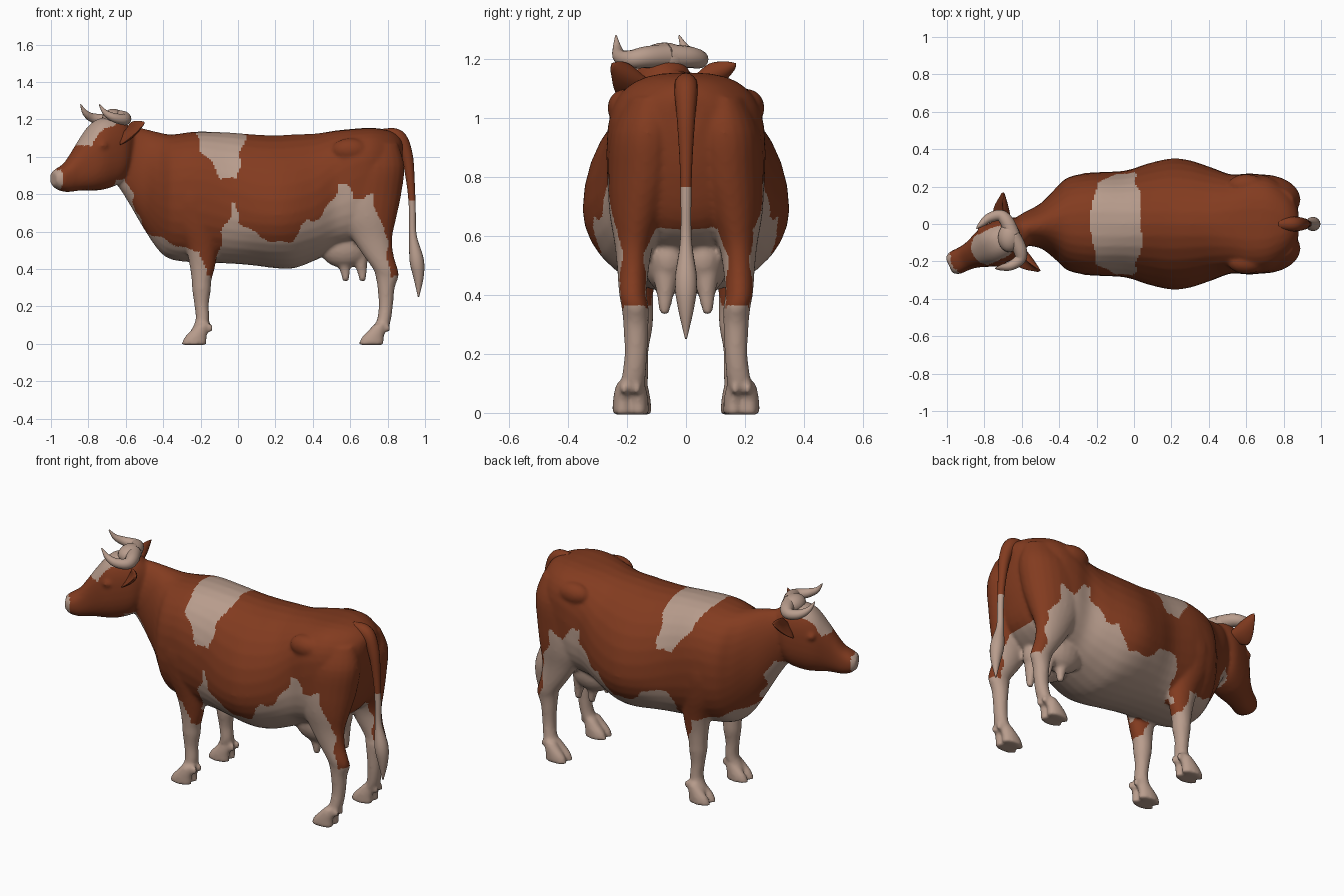
import bpy, bmesh, math
from mathutils import Vector, Matrix

old = bpy.data.objects.get("Cube")
if old:
    bpy.data.objects.remove(old, do_unlink=True)


def material(name, rgb):
    mat = bpy.data.materials.new(name)
    mat.use_nodes = True
    color = (*rgb, 1.0)
    mat.diffuse_color = color
    node = next(n for n in mat.node_tree.nodes if n.type == 'BSDF_PRINCIPLED')
    node.inputs["Base Color"].default_value = color
    node.inputs["Roughness"].default_value = 0.8
    return mat


BROWN = material("red_brown_coat", (0.225, 0.044, 0.014))
CREAM = material("cream_coat", (0.48, 0.335, 0.265))

# Head frame: turned a little to one side
HEAD = Vector((-0.64, -0.06, 0))
YAW = math.radians(25)
FORWARD = Vector((-math.cos(YAW), -math.sin(YAW), 0))
LATERAL = Vector((-math.sin(YAW), math.cos(YAW), 0))


def head_point(u, v, w):
    return HEAD + FORWARD * u + LATERAL * v + Vector((0, 0, w))


def spline(rows, steps=4):
    """Catmull-Rom resampling of rows of numbers."""
    out = []
    for i in range(len(rows) - 1):
        a, b, c, d = (rows[max(i - 1, 0)], rows[i], rows[i + 1],
                      rows[min(i + 2, len(rows) - 1)])
        for k in range(steps):
            t = k / steps
            out.append([q + 0.5 * t * (r - p + t * (2 * p - 5 * q + 4 * r - s
                        + t * (3 * (q - r) + s - p)))
                        for p, q, r, s in zip(a, b, c, d)])
    return out + [list(rows[-1])]


def oval(half, up, down, power=2.0, count=32):
    """Rounded section with separate upper and lower heights."""
    pts = []
    for i in range(count):
        c = math.cos(math.tau * i / count)
        s = math.sin(math.tau * i / count)
        a = math.copysign(abs(c) ** (2 / power), c) * half
        b = math.copysign(abs(s) ** (2 / power), s) * (up if s > 0 else down)
        pts.append((a, b))
    return pts


def skin(bm, loops):
    rings = [[bm.verts.new(p) for p in loop] for loop in loops]
    n = len(rings[0])
    for r, q in zip(rings, rings[1:]):
        for i in range(n):
            bm.faces.new((r[i], r[(i + 1) % n], q[(i + 1) % n], q[i]))
    bm.faces.new(rings[0][::-1])
    bm.faces.new(rings[-1])


def tube(bm, rows, ref):
    """Round tube through rows of (point x, y, z, radius)."""
    rows = spline(rows, 6)
    pts = [Vector(r[:3]) for r in rows]
    loops = []
    for i, row in enumerate(rows):
        tangent = pts[min(i + 1, len(pts) - 1)] - pts[max(i - 1, 0)]
        side = tangent.cross(ref).normalized()
        other = tangent.cross(side).normalized()
        loops.append([pts[i] + side * a + other * b
                      for a, b in oval(row[3], row[3], row[3], count=16)])
    skin(bm, loops)


def ball(bm, center, size):
    mat = Matrix.Translation(center) @ Matrix.Diagonal((*size, 1))
    bmesh.ops.create_uvsphere(bm, u_segments=20, v_segments=12, radius=1, matrix=mat)


def pillar(bm, rows, side):
    """Limb made of level ovals (x, y, z, half length, half width)."""
    skin(bm, [[(x + a, side * y + b, z) for a, b in oval(rx, ry, ry, count=24)]
              for x, y, z, rx, ry in spline(rows)])


def finish(bm, name, mats):
    bmesh.ops.recalc_face_normals(bm, faces=bm.faces)
    mesh = bpy.data.meshes.new(name)
    bm.to_mesh(mesh)
    bm.free()
    obj = bpy.data.objects.new(name, mesh)
    bpy.context.collection.objects.link(obj)
    for m in mats:
        mesh.materials.append(m)
    mesh.shade_smooth()
    return obj


# Trunk and neck: x, y offset, top, bottom, half width, widest height, power
TRUNK = [
    (-.68, -.06, 1.15, .90, .06, 1.02, 2), (-.6, -.03, 1.165, .78, .085, .98, 2),
    (-.5, -.01, 1.15, .61, .12, .88, 2), (-.42, 0, 1.13, .495, .19, .8, 2),
    (-.35, 0, 1.12, .45, .25, .8, 2.2), (-.22, 0, 1.135, .435, .275, .8, 2.3),
    (-.05, 0, 1.13, .43, .285, .74, 2.2), (.08, 0, 1.12, .42, .325, .7, 2),
    (.2, 0, 1.115, .405, .35, .69, 1.95), (.3, 0, 1.12, .405, .34, .7, 1.95),
    (.42, 0, 1.125, .45, .3, .74, 2.1), (.52, 0, 1.14, .5, .265, .82, 2.5),
    (.62, 0, 1.15, .53, .27, .88, 2.8), (.72, 0, 1.155, .57, .255, .92, 2.7),
    (.81, 0, 1.14, .65, .2, .95, 2.3), (.86, 0, 1.11, .8, .13, 1, 2),
    (.88, 0, 1.08, .93, .06, 1.02, 2)]
bm = bmesh.new()
skin(bm, [[(x, y + a, zw + b) for a, b in oval(hw, top - zw, zw - low, n)]
          for x, y, top, low, hw, zw, n in spline(TRUNK)])

# Head: forward distance, top, bottom, half width
SKULL = [
    (-.06, 1.16, .95, .07), (0, 1.205, .86, .105), (.09, 1.21, .825, .115),
    (.155, 1.175, .82, .11), (.22, 1.095, .82, .085), (.265, 1.03, .815, .07),
    (.31, .97, .812, .066), (.355, .94, .825, .064), (.385, .92, .85, .045)]
skin(bm, [[head_point(u, a, (top + low) / 2 + b)
           for a, b in oval(hw, (top - low) / 2, (top - low) / 2, 2.4)]
          for u, top, low, hw in spline(SKULL)])

# Legs: x, y, z, half length, half width
HIND = [
    (.715, .12, 1.07, .14, .08), (.70, .13, .95, .19, .125), (.685, .14, .8, .188, .125),
    (.69, .16, .68, .158, .1), (.715, .176, .57, .11, .066), (.748, .18, .48, .083, .053),
    (.788, .18, .4, .066, .047), (.797, .173, .36, .062, .046), (.792, .17, .3, .046, .043),
    (.79, .17, .2, .038, .039), (.778, .178, .12, .038, .041), (.75, .186, .07, .045, .045)]
FORE = [
    (-.21, .15, .95, .11, .09), (-.23, .17, .8, .14, .105), (-.22, .175, .65, .13, .087),
    (-.195, .17, .52, .088, .067), (-.19, .165, .42, .069, .055), (-.195, .162, .34, .053, .051),
    (-.195, .162, .29, .05, .049), (-.195, .165, .21, .039, .038),
    (-.19, .168, .13, .037, .04), (-.21, .175, .07, .043, .043)]
for side in (-1, 1):
    for leg, toe, y in ((HIND, .712, .188), (FORE, -.236, .18)):
        pillar(bm, leg, side)
        for claw in (-.027, .027):
            pillar(bm, [(toe + .045, y + claw * .7, .105, .03, .028),
                        (toe + .028, y + claw * .9, .07, .045, .032),
                        (toe + .008, y + claw, .033, .06, .034),
                        (toe, y + claw, -.006, .068, .035)], side)
            ball(bm, (toe + .083, side * (y + claw * .8), .085), (.02, .015, .025))
    # Udder halves, teats, brows and hip bones
    ball(bm, (.57, side * .06, .525), (.14, .088, .12))
    for x in (.575, .665):
        pillar(bm, [(x - .015, .068, .47, .045, .045), (x - .005, .07, .405, .03, .03),
                    (x, .072, .365, .022, .022), (x, .073, .333, .015, .015)], side)
    ball(bm, head_point(.14, side * .098, 1.06), (.03, .024, .024))
    ball(bm, (.6, side * .205, 1.035), (.1, .062, .065))

body = finish(bm, "body", (BROWN, CREAM))
fuse = body.modifiers.new("fuse", 'REMESH')
fuse.mode = 'VOXEL'
fuse.voxel_size = 0.01
soften = body.modifiers.new("soften", 'SMOOTH')
soften.factor = 0.5
soften.iterations = 6
graph = bpy.context.evaluated_depsgraph_get()
fused = bpy.data.meshes.new_from_object(body.evaluated_get(graph))
body.modifiers.clear()
body.data = fused
fused.materials.clear()
for m in (BROWN, CREAM):
    fused.materials.append(m)
fused.shade_smooth()

# Coat pattern: lower edge of the brown, and lower edge of the saddle patch
BELLY = [
    (-.7, .8), (-.66, .86), (-.6, .89), (-.57, .81), (-.54, .69), (-.5, .61), (-.4, .56),
    (-.3, .51), (-.2, .5), (-.17, .36), (-.14, .35), (-.1, .5), (-.08, .63), (-.04, .67),
    (-.03, .75), (-.01, .75), (0, .65), (.07, .62), (.12, .57), (.2, .54), (.28, .55),
    (.33, .59), (.36, .66), (.43, .67), (.47, .72), (.52, .78), (.53, .86), (.58, .85),
    (.62, .77), (.72, .8), (.74, .68), (.79, .63), (.8, .5), (.805, .4), (.82, .355), (1, .355)]
SADDLE = [(-.23, 1.15), (-.2, 1.04), (-.14, .96), (-.09, .89), (0, .88), (.01, 1), (.045, 1.15)]


def edge_height(table, x, outside):
    for (xa, za), (xb, zb) in zip(table, table[1:]):
        if xa <= x <= xb:
            return za + (zb - za) * (x - xa) / (xb - xa)
    return outside


def is_cream(p, normal):
    x = p.x + .008 * math.sin(45 * p.z + 3 * p.y)
    z = p.z + .008 * math.sin(50 * p.x)
    u, v = (p - HEAD).dot(FORWARD), (p - HEAD).dot(LATERAL)
    if u > .05 and p.z > .8 or u > -.01 and p.z > 1.1:
        blaze = u < .245 and abs(v) < .085 and normal.dot(FORWARD) + normal.z > .55
        muzzle = u > .355 and p.z < .93
        return blaze and p.z > 1.06 or muzzle
    if abs(p.y) < .1 and -.45 < p.x < .75 and p.z < .55:
        return True
    edge = edge_height(BELLY, x, 0)
    if p.y > 0 and -.1 < p.x < .1:
        edge = min(edge, .64)
    return z < edge or z > edge_height(SADDLE, x, 9)


for face in fused.polygons:
    face.material_index = int(is_cream(face.center, face.normal))

# Horns and the tuft between them
HORN = [(.01, 0, 1.21, .042), (.005, .08, 1.207, .037), (.025, .128, 1.2, .031),
        (.085, .14, 1.208, .025), (.135, .128, 1.235, .016), (.167, .118, 1.28, .003)]
bm = bmesh.new()
for side in (-1, 1):
    tube(bm, [(*head_point(u, side * v, w), r) for u, v, w, r in HORN], Vector((0, 0, 1)))
ball(bm, head_point(.03, 0, 1.205), (.06, .078, .052))
finish(bm, "horns", (CREAM,))

# Ears: cupped leaves leaning back
EAR = [(.005, .07, 1.105, .02, .02), (.0, .105, 1.112, .022, .04),
       (-.012, .15, 1.125, .019, .06), (-.025, .195, 1.147, .014, .046),
       (-.04, .232, 1.175, .005, .012)]
bm = bmesh.new()
for side in (-1, 1):
    skin(bm, [[head_point(u + a + 10 * b * b - b / 2, side * v, w + b)
               for a, b in oval(ru, rw, rw, count=20)]
              for u, v, w, ru, rw in spline(EAR)])
finish(bm, "ears", (BROWN,))

# Tail with a pale switch
TAIL = [(.77, 0, 1.12, .03), (.855, 0, 1.105, .04), (.902, 0, 1.01, .032),
        (.923, 0, .86, .022), (.932, 0, .72, .018), (.935, 0, .58, .02),
        (.955, 0, .45, .038), (.965, 0, .36, .028), (.965, 0, .25, .003)]
bm = bmesh.new()
tube(bm, TAIL, Vector((0, 1, 0)))
tail = finish(bm, "tail", (BROWN, CREAM))
for face in tail.data.polygons:
    face.material_index = int(face.center.z < .76)
